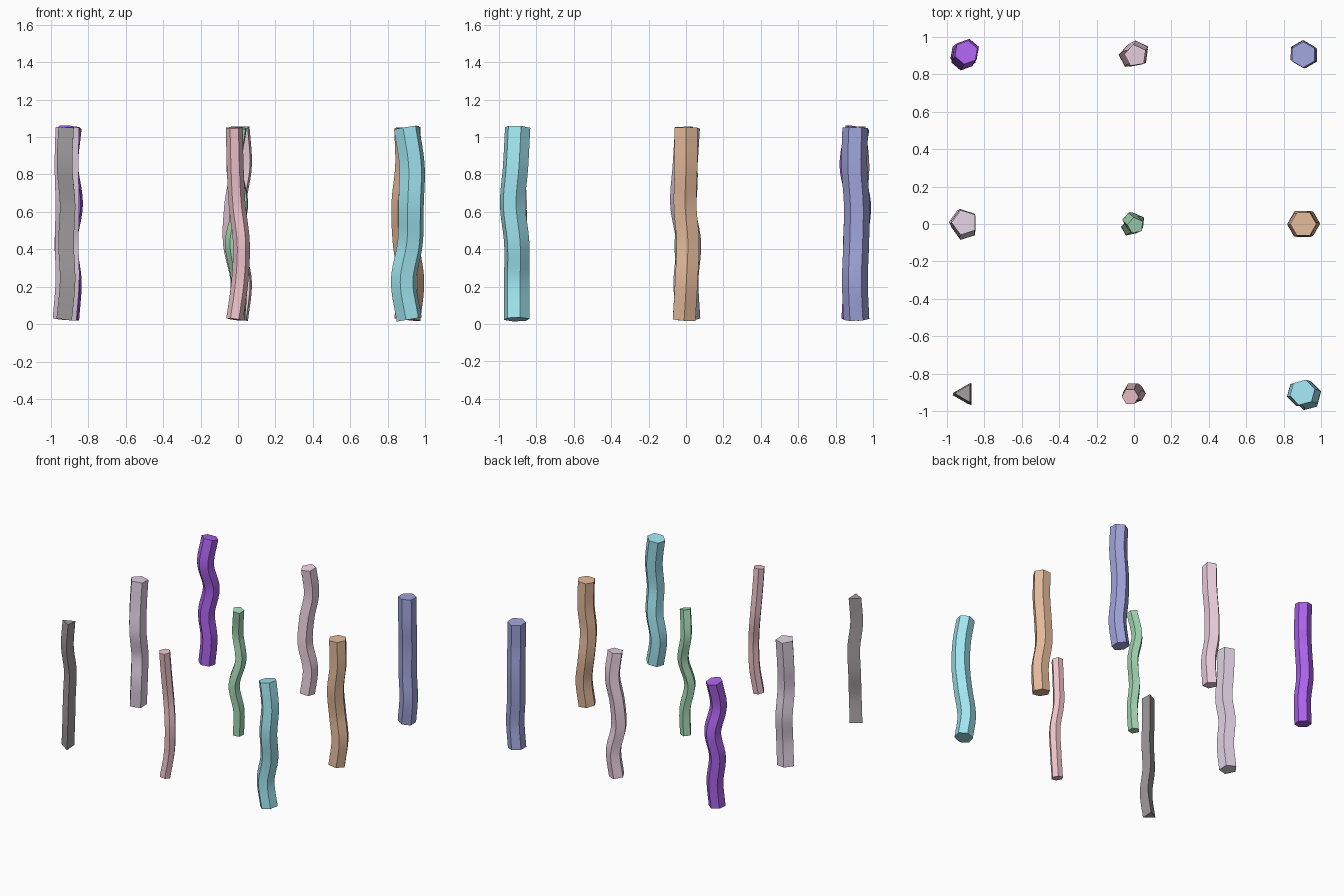
import bpy, bmesh, math
from mathutils import Vector

if "Cube" in bpy.data.objects:
    bpy.data.objects.remove(bpy.data.objects["Cube"])

PITCH = 0.905          # spacing of the 3 x 3 grid
Z0, Z1 = 0.025, 1.05   # ends of every rod's centre line
RINGS = 36

# name, colour, sides, radius, rotation, x wobble, y wobble (thousandths, bottom to top)
RODS = [
    ("charcoal_rod", "5c5558", 3, .055, 180, (-10, 8, 0, 8, -8, 0), (0, -15, 5, 5, -10, 0)),
    ("rose_rod", "dc8c9b", 6, .045, 0, (-18, 10, 18, -5, -15, -20), (-15, 0, 0, 15, 0, -18)),
    ("cyan_rod", "5ac8e0", 6, .070, 15, (10, -20, 15, 20, 25, -5), (0, 0, 0, -22, -6, 5)),
    ("mauve_rod", "c0a5c4", 5, .070, 180, (-15, 0, -4, 0, -5, 0), (10, 0, 14, -18, -5, 8)),
    ("green_rod", "5fb075", 5, .045, 30, (0, 8, -25, 15, -18, 8), (0, -5, -20, 10, 18, -8)),
    ("copper_rod", "c87f54", 6, .070, 0, (0, 20, -8, -15, 5, 0), (-10, 2, 10, -5, 0, 0)),
    ("violet_rod", "6a20d8", 6, .065, 20, (-5, 8, -15, 15, -10, 8), (-10, 0, 0, 20, -20, 12)),
    ("blush_rod", "e0aabf", 5, .061, 100, (0, 20, -20, -12, 20, 8), (-10, 0, -10, 0, 15, -5)),
    ("indigo_rod", "5a60b5", 6, .069, 90, (-8, 14, 0, 0, 5, 0), (6, -2, 5, 8, -5, 0)),
]


def material(name, hexa):
    m = bpy.data.materials.new(name)
    m.diffuse_color = [int(hexa[i:i + 2], 16) / 255 for i in (0, 2, 4)] + [1]
    m.use_nodes = True
    m.node_tree.nodes["Principled BSDF"].inputs["Base Color"].default_value = m.diffuse_color
    return m


def spline(values, t):
    """Smooth curve through evenly spaced values, t in 0..1."""
    s = t * (len(values) - 1)
    i = min(int(s), len(values) - 2)
    f = s - i
    b, c = values[i], values[i + 1]
    a = values[i - 1] if i else 2 * b - c
    d = values[i + 2] if i + 2 < len(values) else 2 * c - b
    return b + .5 * f * (c - a + f * (2 * a - 5 * b + 4 * c - d + f * (3 * (b - c) + d - a)))


def rod(name, colour, sides, radius, turn, wx, wy, cx, cy):
    """Sweep a regular polygon along a wobbling upright path."""
    path = []
    for k in range(RINGS + 1):
        t = k / RINGS
        path.append(Vector((cx + spline(wx, t) / 1000, cy + spline(wy, t) / 1000,
                            Z0 + (Z1 - Z0) * t)))
    bm = bmesh.new()
    rings = []
    for k, p in enumerate(path):
        tangent = path[min(k + 1, RINGS)] - path[max(k - 1, 0)]
        q = Vector((0, 0, 1)).rotation_difference(tangent)
        ring = []
        for j in range(sides):
            a = math.radians(turn) + math.tau * j / sides
            ring.append(bm.verts.new(p + q @ Vector((radius * math.cos(a),
                                                     radius * math.sin(a), 0))))
        rings.append(ring)
    for lo, hi in zip(rings, rings[1:]):
        for j in range(sides):
            n = (j + 1) % sides
            bm.faces.new((lo[j], lo[n], hi[n], hi[j]))
    # end caps
    bm.faces.new(rings[0][::-1])
    bm.faces.new(rings[-1])
    mesh = bpy.data.meshes.new(name)
    bm.to_mesh(mesh)
    bm.free()
    ob = bpy.data.objects.new(name, mesh)
    bpy.context.collection.objects.link(ob)
    mesh.materials.append(material(name + "_colour", colour))
    # smooth along the length, sharp at the polygon's corners
    bpy.ops.object.select_all(action='DESELECT')
    ob.select_set(True)
    bpy.context.view_layer.objects.active = ob
    bpy.ops.object.shade_smooth_by_angle(angle=math.radians(30))


# lay the rods out row by row, front to back
for i, spec in enumerate(RODS):
    rod(*spec, (i % 3 - 1) * PITCH, (i // 3 - 1) * PITCH)
